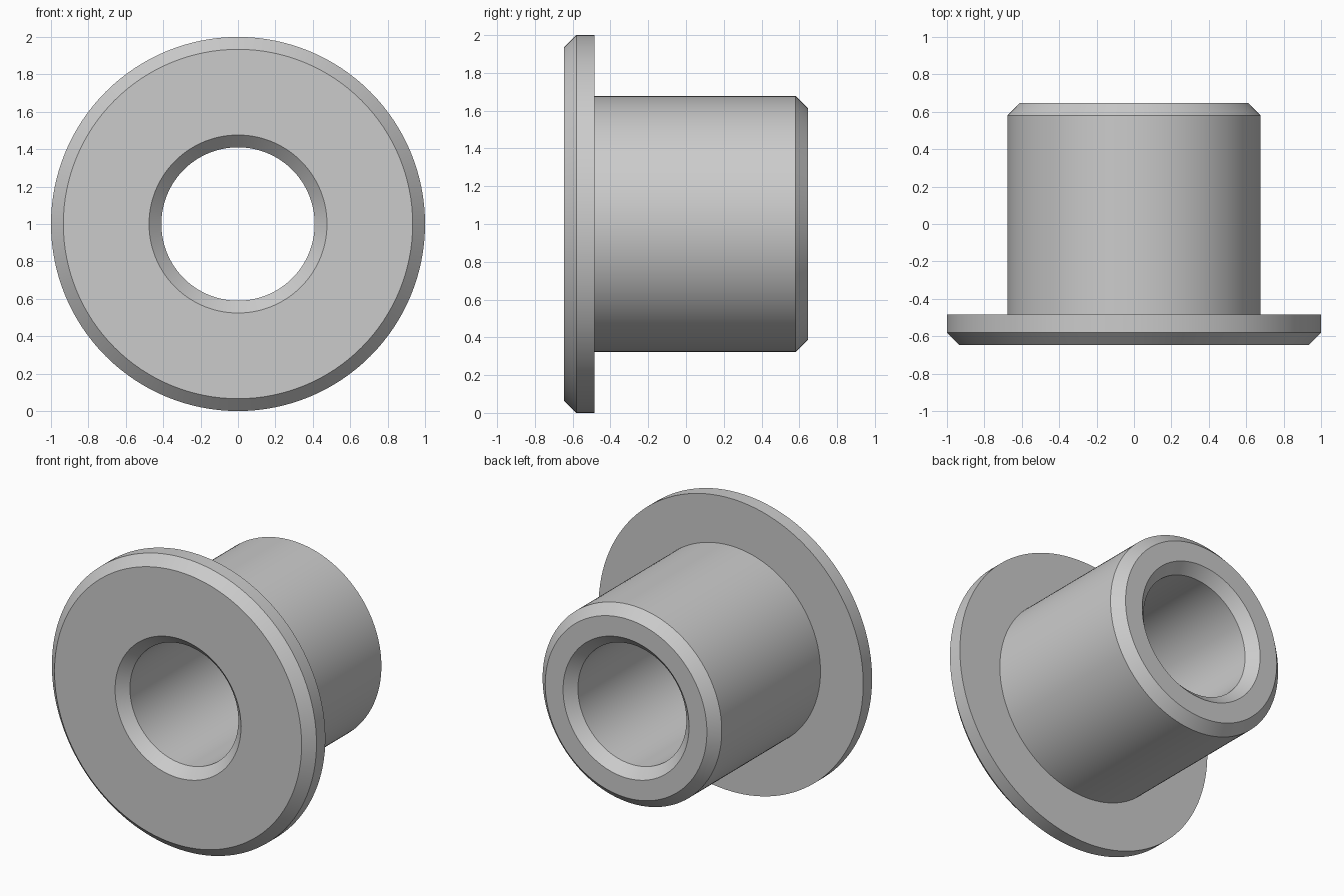
import bpy, bmesh, math
from mathutils import Vector

cube = bpy.data.objects.get("Cube")
if cube:
    bpy.data.objects.remove(cube, do_unlink=True)

# Dimensions
FLANGE_R, BARREL_R, BORE_R = 1.0, 0.677, 0.41
FRONT, SHOULDER, BACK = -0.647, -0.485, 0.647
CHAMFER = 0.066
SEGMENTS = 128

# Plain grey metal
grey = bpy.data.materials.new("grey_metal")
grey.use_nodes = True
colour = (0.6, 0.6, 0.6, 1.0)
grey.diffuse_color = colour
grey.node_tree.nodes["Principled BSDF"].inputs["Base Color"].default_value = colour

# Closed cross-section as (radius, y), revolved about the y axis
profile = [
    (BORE_R, FRONT + CHAMFER),
    (BORE_R + CHAMFER, FRONT),
    (FLANGE_R - CHAMFER, FRONT),
    (FLANGE_R, FRONT + CHAMFER),
    (FLANGE_R, SHOULDER),
    (BARREL_R, SHOULDER),
    (BARREL_R, BACK - CHAMFER),
    (BARREL_R - CHAMFER, BACK),
    (BORE_R + CHAMFER, BACK),
    (BORE_R, BACK - CHAMFER),
]
bm = bmesh.new()
ring = [bm.verts.new((r, y, 0)) for r, y in profile]
edges = [bm.edges.new((a, b)) for a, b in zip(ring, ring[1:] + ring[:1])]
bmesh.ops.spin(bm, geom=ring + edges, cent=Vector(), axis=(0, 1, 0),
               angle=math.tau, steps=SEGMENTS, use_merge=True)
bmesh.ops.remove_doubles(bm, verts=bm.verts, dist=1e-5)
bmesh.ops.recalc_face_normals(bm, faces=bm.faces)
mesh = bpy.data.meshes.new("flanged_bushing")
bm.to_mesh(mesh)
bm.free()
mesh.materials.append(grey)

# Flanged bushing, resting on the flange rim
bushing = bpy.data.objects.new("flanged_bushing", mesh)
bpy.context.collection.objects.link(bushing)
bushing.location.z = FLANGE_R
bpy.context.view_layer.objects.active = bushing
bushing.select_set(True)
bpy.ops.object.shade_smooth_by_angle(angle=math.radians(30))
